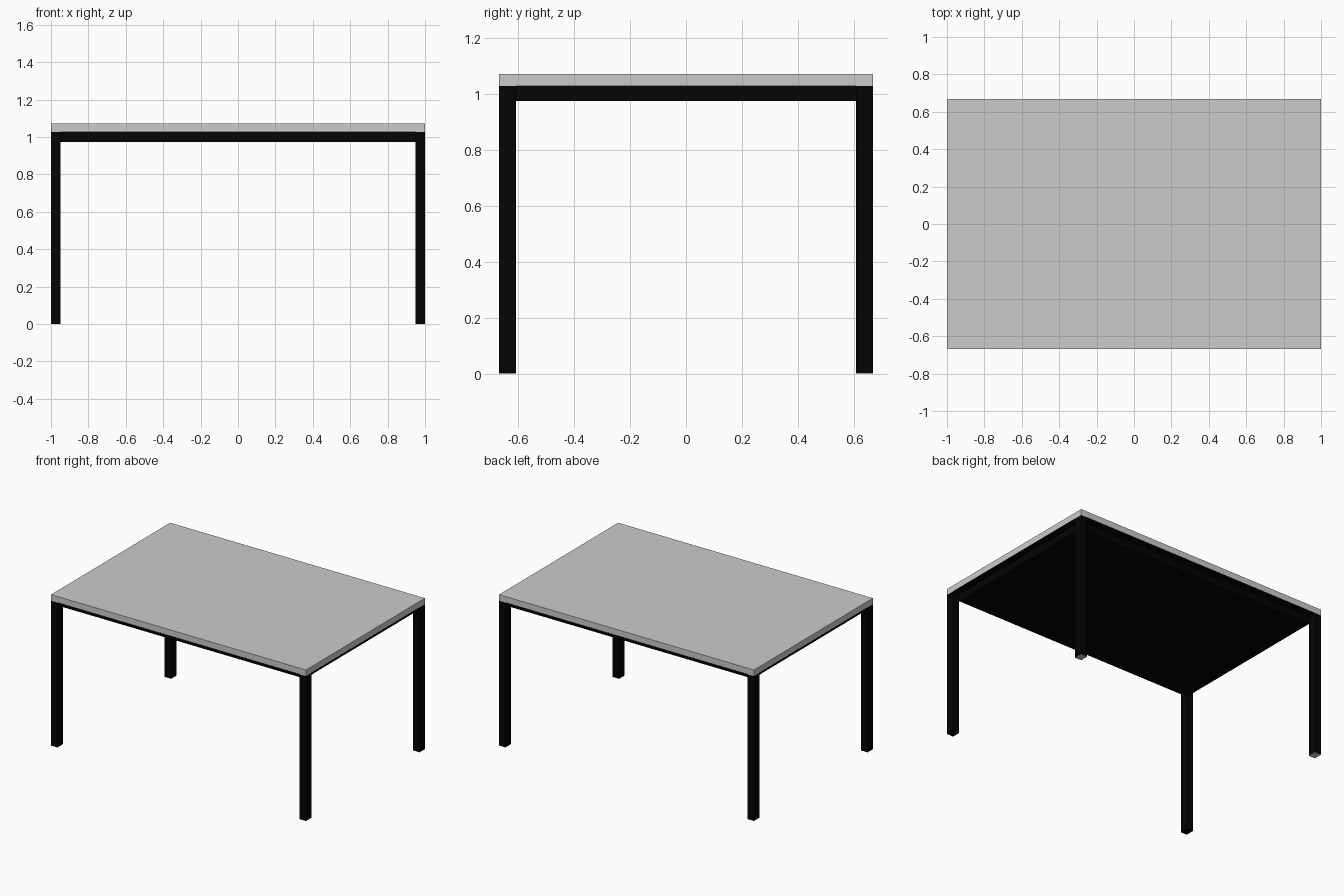
import bpy

if "Cube" in bpy.data.objects:
    bpy.data.objects.remove(bpy.data.objects["Cube"])

black = bpy.data.materials.new("black_metal")
black.diffuse_color = (0.001, 0.001, 0.001, 1)
black.use_nodes = True
black.node_tree.nodes["Principled BSDF"].inputs["Base Color"].default_value = black.diffuse_color
grey = bpy.data.materials.new("grey_top")
grey.diffuse_color = (0.55, 0.55, 0.55, 1)
grey.use_nodes = True
grey.node_tree.nodes["Principled BSDF"].inputs["Base Color"].default_value = grey.diffuse_color


def box(name, lo, hi, mat=None):
    """Axis-aligned box between two corners."""
    bpy.ops.mesh.primitive_cube_add(size=1, location=[(a + b) / 2 for a, b in zip(lo, hi)])
    ob = bpy.context.object
    ob.name = name
    ob.scale = [b - a for a, b in zip(lo, hi)]
    bpy.ops.object.transform_apply(location=False, rotation=False, scale=True)
    if mat:
        ob.data.materials.append(mat)
    return ob


X, Y = 1.0, 0.667          # half length, half depth
LX, LY = 0.05, 0.06        # leg section
APRON, UNDER, TOP = 0.973, 1.027, 1.071
FOOT = 0.002

# Table top with a dark underside face
top = box("table_top", (-X, -Y, UNDER), (X, Y, TOP), grey)
top.data.materials.append(black)
for f in top.data.polygons:
    if f.normal.z < -0.5:
        f.material_index = 1

# Recessed solid under-frame, inside the legs
box("under_frame", (-X + LX, -Y + LY, APRON), (X - LX, Y - LY, UNDER), black)

# Legs, the back pair with thin grey foot pads
for sx, side in ((-1, "left"), (1, "right")):
    for sy, end in ((-1, "front"), (1, "back")):
        x0, x1 = sorted((sx * X, sx * (X - LX)))
        y0, y1 = sorted((sy * Y, sy * (Y - LY)))
        foot = FOOT if sy > 0 else 0
        box(f"{end}_{side}_leg", (x0, y0, foot), (x1, y1, UNDER), black)
        if foot:
            box(f"{end}_{side}_foot_pad", (x0, y0, 0), (x1, y1, foot), grey)
